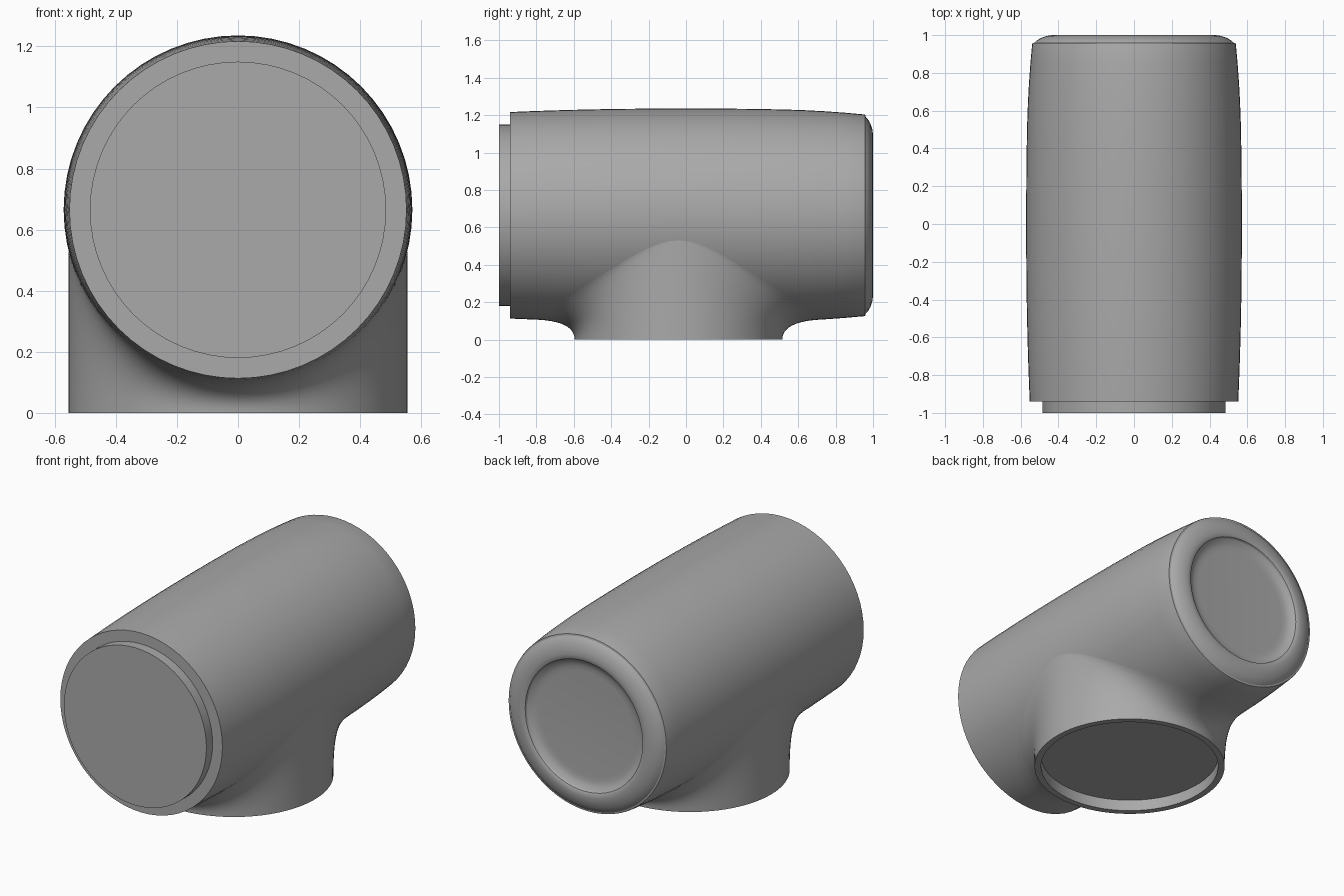
import bpy, bmesh, math
from mathutils import Vector

if "Cube" in bpy.data.objects:
    bpy.data.objects.remove(bpy.data.objects["Cube"])

AXIS_Z = 0.665      # height of the barrel axis
NECK_Y = -0.04      # centre of the neck
NECK_R = 0.555
SEG = 64

grey = bpy.data.materials.new("mid_grey")
grey.diffuse_color = (0.4, 0.4, 0.4, 1)
grey.use_nodes = True
grey.node_tree.nodes["Principled BSDF"].inputs["Base Color"].default_value = grey.diffuse_color


def finish(name, bm, angle=30):
    bmesh.ops.recalc_face_normals(bm, faces=bm.faces)
    me = bpy.data.meshes.new(name)
    bm.to_mesh(me)
    bm.free()
    ob = bpy.data.objects.new(name, me)
    bpy.context.collection.objects.link(ob)
    me.materials.append(grey)
    bpy.ops.object.select_all(action='DESELECT')
    bpy.context.view_layer.objects.active = ob
    ob.select_set(True)
    bpy.ops.object.shade_smooth_by_angle(angle=math.radians(angle))
    return ob


def loft(bm, rings):
    """Join closed rings of equal length with quads."""
    rows = [[bm.verts.new(p) for p in ring] for ring in rings]
    for a, b in zip(rows, rows[1:]):
        for i in range(len(a)):
            j = (i + 1) % len(a)
            bm.faces.new((a[i], a[j], b[j], b[i]))
    return rows


def lathe_y(name, profile):
    """Revolve (radius, y) pairs about the barrel axis and cap both ends."""
    bm = bmesh.new()
    rows = loft(bm, [[(r * math.sin(t), y, AXIS_Z - r * math.cos(t))
                      for t in (2 * math.pi * i / SEG for i in range(SEG))]
                     for r, y in profile])
    bm.faces.new(rows[0])
    bm.faces.new(rows[-1])
    return finish(name, bm)


def barrel_r(y):
    """Gently bulging barrel radius."""
    return 0.571 - 0.019 * abs(y / 0.94) ** 2.2 - (0.012 * max(0, (y - 0.5) / 0.45) ** 2)


# Barrel with stepped front plug, domed rear cap and dished rear face
body = [(0.485, -1.0), (0.485, -0.94)]
body += [(barrel_r(y), y) for y in (-0.94 + 1.89 * i / 18 for i in range(19))]
body += [(0.537, 0.958), (0.527, 0.960), (0.515, 0.972), (0.49, 0.986), (0.46, 0.996),
         (0.43, 1.0), (0.41, 0.998), (0.40, 0.993), (0.395, 0.982),
         (0.375, 0.968), (0.35, 0.961), (0.32, 0.959)]
lathe_y("barrel", body)

# Neck: each strand rises from the round mouth and fillets along the barrel
STEPS = 12
N = 96
rings = [[] for _ in range(STEPS + 1)]
for i in range(N):
    t = 2 * math.pi * i / N
    x, c = NECK_R * math.sin(t), math.cos(t)

    def on_barrel(y):
        return Vector((x, y, AXIS_Z - math.sqrt(barrel_r(y) ** 2 - x * x)))
    foot = Vector((x, NECK_Y + NECK_R * c, 0))
    crease = on_barrel(foot.y)
    touch = on_barrel(NECK_Y + 0.77 * c)
    for k in range(STEPS + 1):
        s = k / STEPS
        rings[k].append(foot * (1 - s) ** 2 + crease * 2 * s * (1 - s) + touch * s * s)


def circle(r, z):
    return [(r * math.sin(2 * math.pi * i / N), NECK_Y + r * math.cos(2 * math.pi * i / N), z)
            for i in range(N)]


# Mouth rim, short inner wall and flat floor belong to the same shell
bm = bmesh.new()
rows = loft(bm, [circle(0.517, 0.07), circle(0.517, 0)] + rings)
bm.faces.new(rows[0])
finish("neck", bm, 40)
